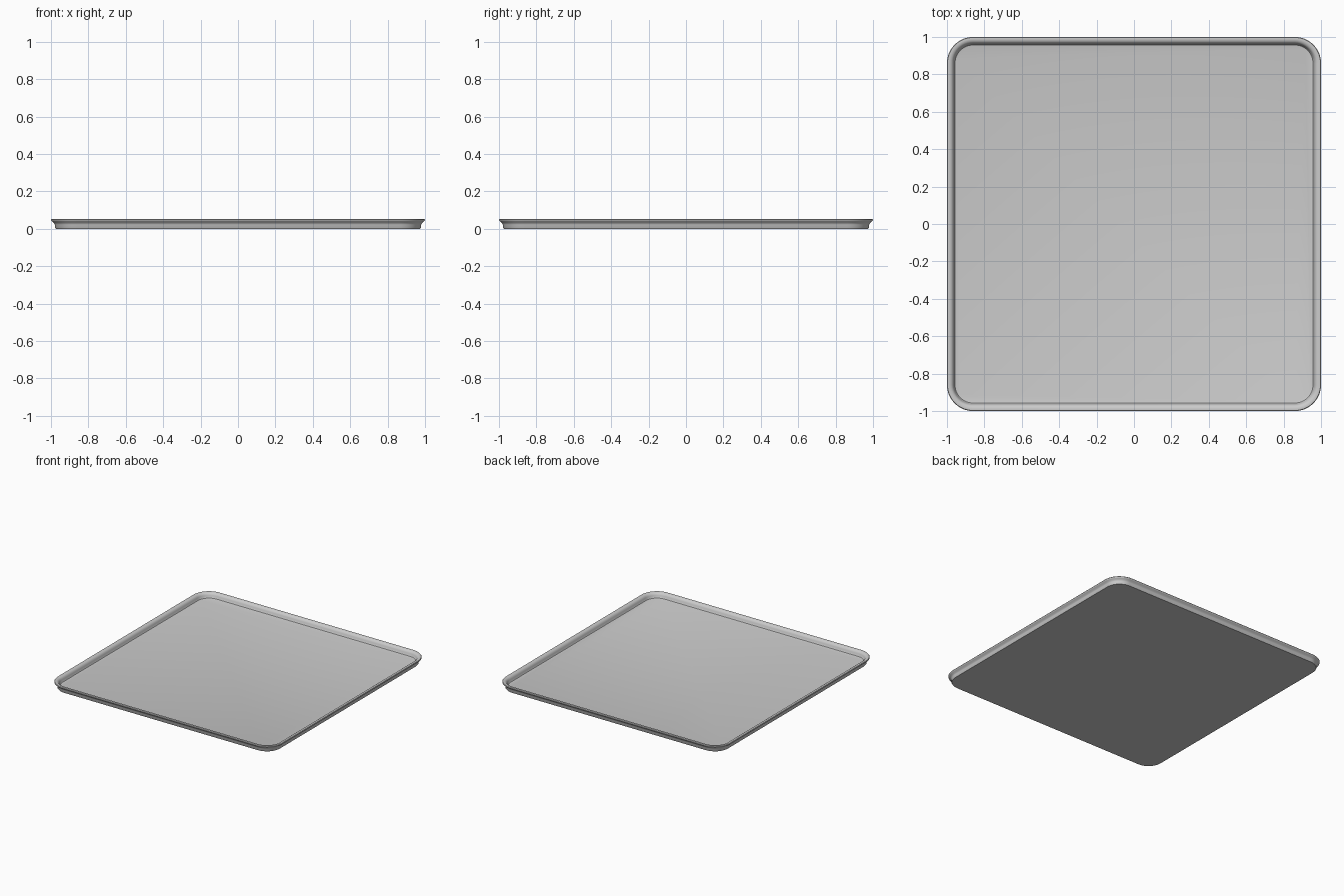
import bpy, bmesh, math

if "Cube" in bpy.data.objects:
    bpy.data.objects.remove(bpy.data.objects["Cube"])

CORNER = 0.86   # centre of the corner arcs
STEPS = 12      # segments per corner

# Cross-section of the wall: underside edge, flared lip, inner wall, floor edge
PROFILE = [(0.974, 0.0), (0.978, 0.006), (0.979, 0.022), (0.983, 0.031),
           (0.993, 0.038), (0.999, 0.044), (1.0, 0.049), (0.997, 0.053),
           (0.988, 0.054), (0.977, 0.051), (0.969, 0.045), (0.964, 0.034),
           (0.961, 0.022), (0.957, 0.016), (0.950, 0.014)]


def rounded_square(bm, half, z):
    """Ring of vertices around a square with rounded corners."""
    r = half - CORNER
    ring = []
    for q in range(4):
        mid = math.pi / 4 + q * math.pi / 2
        cx = CORNER * math.copysign(1, math.cos(mid))
        cy = CORNER * math.copysign(1, math.sin(mid))
        for i in range(STEPS + 1):
            a = (q + i / STEPS) * math.pi / 2
            ring.append(bm.verts.new((cx + r * math.cos(a), cy + r * math.sin(a), z)))
    return ring


# Tray: bridge the rings, then close the underside and the floor
bm = bmesh.new()
rings = [rounded_square(bm, h, z) for h, z in PROFILE]
for a, b in zip(rings, rings[1:]):
    n = len(a)
    for i in range(n):
        j = (i + 1) % n
        bm.faces.new((a[i], a[j], b[j], b[i]))
bm.faces.new(list(reversed(rings[0])))
bm.faces.new(rings[-1])
bmesh.ops.recalc_face_normals(bm, faces=bm.faces)
mesh = bpy.data.meshes.new("square_tray")
bm.to_mesh(mesh)
bm.free()
tray = bpy.data.objects.new("square_tray", mesh)
bpy.context.collection.objects.link(tray)
bpy.context.view_layer.objects.active = tray
tray.select_set(True)
bpy.ops.object.shade_smooth_by_angle(angle=math.radians(40))
